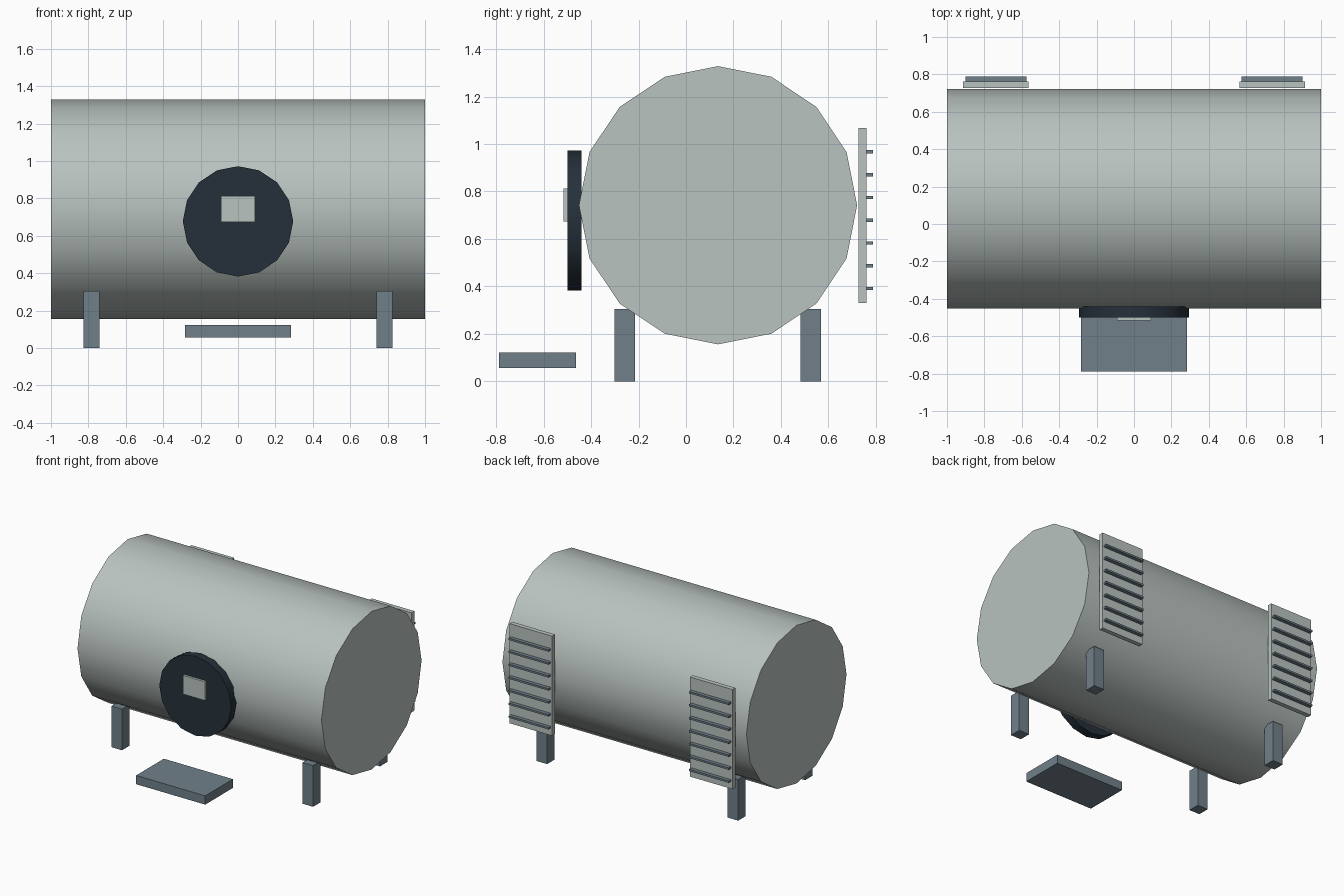
import bpy
import math

cube = bpy.data.objects.get("Cube")
if cube:
    bpy.data.objects.remove(cube, do_unlink=True)


def srgb(hex_text):
    values = [int(hex_text[i:i + 2], 16) / 255 for i in (0, 2, 4)]
    return [v / 12.92 if v <= 0.04045 else ((v + 0.055) / 1.055) ** 2.4 for v in values] + [1.0]


def material(name, hex_text):
    mat = bpy.data.materials.new(name)
    mat.use_nodes = True
    mat.diffuse_color = srgb(hex_text)
    mat.node_tree.nodes["Principled BSDF"].inputs["Base Color"].default_value = srgb(hex_text)
    return mat


pale_grey = material("pale grey", "b9c3bf")
slate = material("slate grey", "70808a")
dark_navy = material("dark navy", "25303a")


def box(name, x, y, z, mat):
    """Box from (low, high) ranges on each axis."""
    spans = (x, y, z)
    bpy.ops.mesh.primitive_cube_add(size=1, location=[(a + b) / 2 for a, b in spans])
    obj = bpy.context.object
    obj.name = name
    obj.scale = [b - a for a, b in spans]
    bpy.ops.object.transform_apply(location=False, rotation=False, scale=True)
    obj.data.materials.append(mat)
    return obj


def drum(name, radius, depth, location, rotation, mat):
    """Sixteen-sided drum with smooth walls and sharp rims."""
    bpy.ops.mesh.primitive_cylinder_add(vertices=16, radius=radius, depth=depth,
                                        location=location, rotation=rotation)
    obj = bpy.context.object
    obj.name = name
    bpy.ops.object.transform_apply(location=False, rotation=True, scale=False)
    bpy.ops.object.shade_smooth_by_angle(angle=math.radians(35))
    obj.data.materials.append(mat)
    return obj


# Main body and round front hatch
quarter = math.pi / 2
drum("tank", 0.586, 2.0, (0, 0.135, 0.742), (0, quarter, 0), pale_grey)
drum("front_hatch", 0.295, 0.06, (0, -0.47, 0.677), (quarter, 0, 0), dark_navy)
box("hatch_window", (-0.09, 0.09), (-0.517, -0.49), (0.673, 0.812), pale_grey)

# Entry step
box("step", (-0.283, 0.283), (-0.788, -0.464), (0.057, 0.122), slate)

# Legs and slatted rear panels on both sides
for side, sign in (("right", -1), ("left", 1)):
    centre = sign * 0.783
    for end, y in (("front", -0.258), ("back", 0.526)):
        box(f"{end}_{side}_leg", (centre - 0.043, centre + 0.043),
            (y - 0.043, y + 0.043), (0, 0.305), slate)

    centre = sign * 0.739
    box(f"{side}_rear_panel", (centre - 0.174, centre + 0.174),
        (0.727, 0.761), (0.33, 1.068), pale_grey)
    for i in range(7):
        z = 0.391 + i * 0.096
        box(f"{side}_slat_{i + 1}", (centre - 0.163, centre + 0.163),
            (0.755, 0.788), (z - 0.007, z + 0.007), slate)
